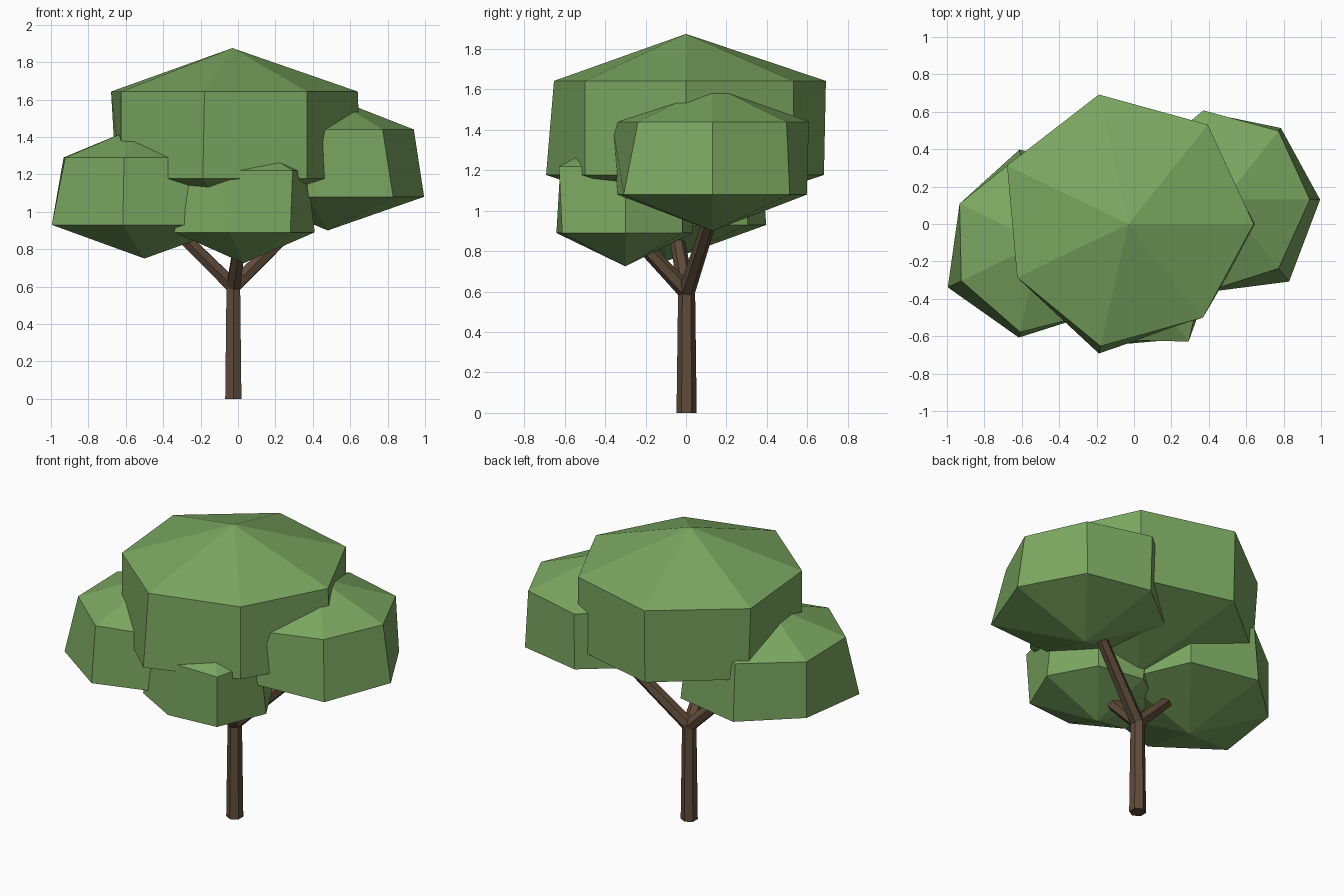
import bpy, bmesh
from math import cos, sin, tau
from mathutils import Vector

cube = bpy.data.objects.get("Cube")
if cube:
    bpy.data.objects.remove(cube)


def material(name, rgb):
    mat = bpy.data.materials.new(name)
    mat.use_nodes = True
    mat.diffuse_color = (*rgb, 1)
    mat.node_tree.nodes["Principled BSDF"].inputs["Base Color"].default_value = (*rgb, 1)
    return mat


leaf_green = material("leaf green", (0.2, 0.39, 0.12))
bark_brown = material("bark brown", (0.115, 0.072, 0.043))


def add_object(name, bm, mat):
    bmesh.ops.recalc_face_normals(bm, faces=bm.faces)
    mesh = bpy.data.meshes.new(name)
    bm.to_mesh(mesh)
    bm.free()
    mesh.materials.append(mat)
    obj = bpy.data.objects.new(name, mesh)
    bpy.context.collection.objects.link(obj)


def leaf_clump(name, center, half_height, upper, lower):
    """Coarse ball: a top point, two rings of uneven radii and a bottom point."""
    bm = bmesh.new()
    c = Vector(center)
    top = bm.verts.new(c + Vector((0, 0, half_height)))
    bottom = bm.verts.new(c - Vector((0, 0, half_height)))
    rings = []
    for radii, side in ((upper, 0.5), (lower, -0.5)):
        n = len(radii)
        rings.append([bm.verts.new(c + Vector((r * cos(tau * k / n), r * sin(tau * k / n),
                                               side * half_height)))
                      for k, r in enumerate(radii)])
    high, low = rings
    for k in range(n):
        j = (k + 1) % n
        bm.faces.new((top, high[k], high[j]))
        bm.faces.new((high[k], low[k], low[j], high[j]))
        bm.faces.new((bottom, low[j], low[k]))
    add_object(name, bm, leaf_green)


def limb(name, start, end, r_start, r_end):
    """Tapered six-sided wooden limb between two points."""
    a, b = Vector(start), Vector(end)
    bm = bmesh.new()
    bmesh.ops.create_cone(bm, cap_ends=True, segments=6, radius1=r_start,
                          radius2=r_end, depth=(b - a).length)
    turn = Vector((0, 0, 1)).rotation_difference(b - a).to_matrix()
    bmesh.ops.rotate(bm, verts=bm.verts, matrix=turn)
    bmesh.ops.translate(bm, verts=bm.verts, vec=(a + b) / 2)
    add_object(name, bm, bark_brown)


# Trunk and the three branches that fork from its top
fork = (-0.025, 0.003, 0.6)
limb("trunk", (-0.025, 0.003, 0), (-0.025, 0.003, 0.61), 0.05, 0.042)
limb("left_branch", fork, (0.4, 0.14, 1.02), 0.042, 0.034)
limb("right_branch", fork, (-0.43, -0.07, 1.0), 0.042, 0.034)
limb("front_branch", fork, (0.02, -0.28, 0.9), 0.042, 0.034)

# Leaf clumps, ring radii run counter-clockwise from +x
leaf_clump("main_canopy", (-0.03, 0, 1.41), 0.465,
           (0.67, 0.68, 0.71, 0.72, 0.66, 0.67, 0.64),
           (0.69, 0.68, 0.7, 0.69, 0.66, 0.71, 0.64))
leaf_clump("left_clump", (0.48, 0.13, 1.26), 0.36,
           (0.46, 0.47, 0.49, 0.48, 0.48, 0.51, 0.47),
           (0.515, 0.49, 0.48, 0.48, 0.48, 0.48, 0.56))
leaf_clump("right_clump", (-0.5, -0.1, 1.11), 0.36,
           (0.48, 0.48, 0.48, 0.48, 0.47, 0.49, 0.48),
           (0.5, 0.52, 0.51, 0.48, 0.55, 0.52, 0.48))
leaf_clump("front_clump", (0.03, -0.3, 1.055), 0.33,
           (0.34, 0.36, 0.36, 0.36, 0.37, 0.33, 0.42),
           (0.38, 0.36, 0.34, 0.36, 0.41, 0.35, 0.4))
